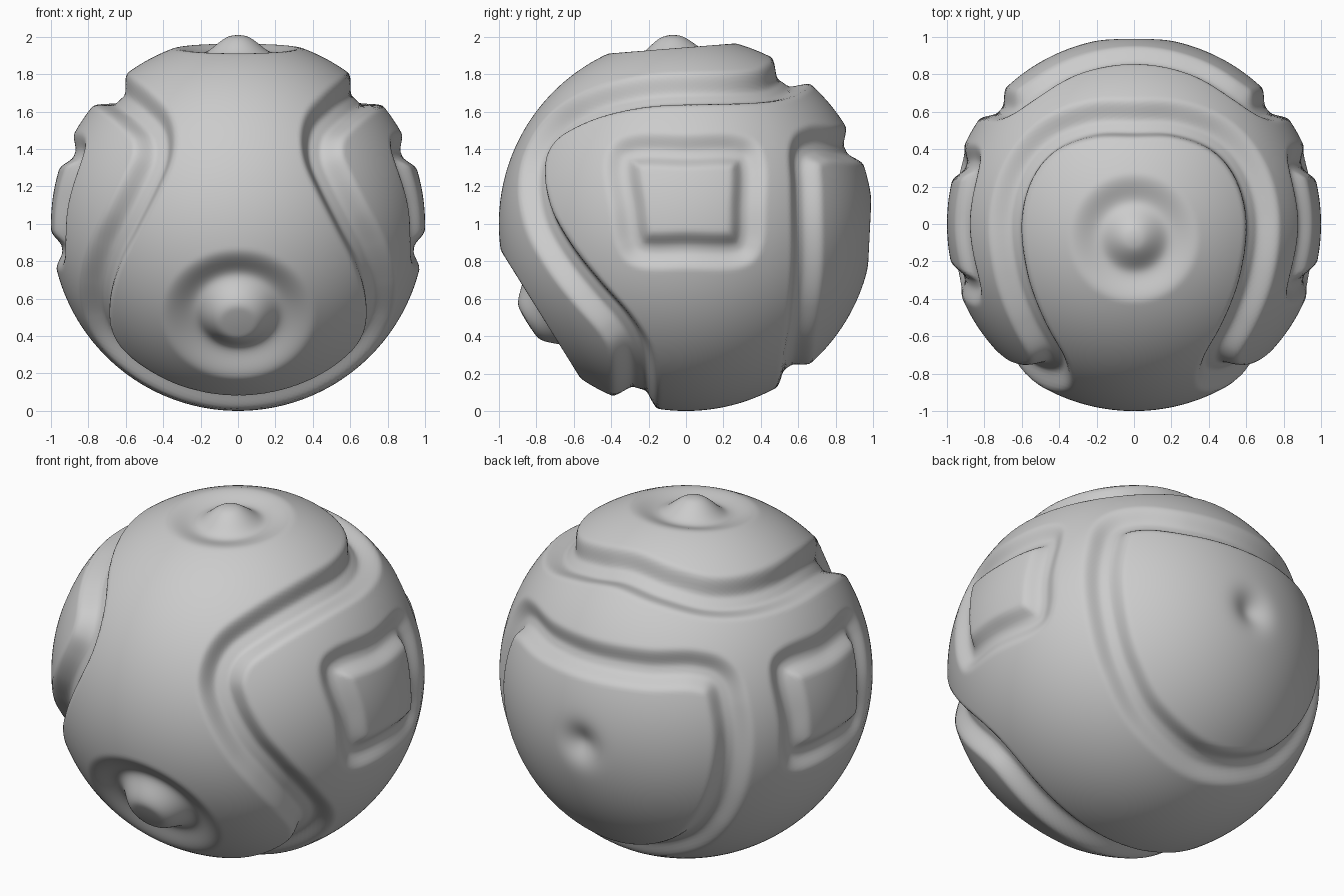
import bpy, bmesh
from math import exp, sqrt
from mathutils import Vector
from mathutils.kdtree import KDTree

if "Cube" in bpy.data.objects:
    bpy.data.objects.remove(bpy.data.objects["Cube"])


def smooth(a, b, x):
    t = min(1, max(0, (x - a) / (b - a)))
    return t * t * (3 - 2 * t)


def loop_tree(points, steps=40):
    """Closed smooth curve through the points, projected on the unit sphere."""
    pts = [Vector(p).normalized() for p in points]
    n = len(pts)
    tree = KDTree(n * steps)
    for i in range(n):
        a, b, c, d = (pts[(i + k) % n] for k in (-1, 0, 1, 2))
        for s in range(steps):
            t = s / steps
            p = 0.5 * (2 * b + (c - a) * t + (2 * a - 5 * b + 4 * c - d) * t * t
                       + (3 * b - a - 3 * c + d) * t ** 3)
            tree.insert(p.normalized(), i * steps + s)
    tree.balance()
    return tree


def mirrored(half):
    """Half loop whose ends lie on x = 0, completed on the other side."""
    return half + [(-x, y, z) for x, y, z in reversed(half[1:-1])]


# Groove around the front and top panel
front = loop_tree(mirrored([
    (0, .53, .77), (.22, .52, .74), (.43, .44, .70), (.56, .28, .67),
    (.635, .05, .67), (.61, -.25, .65), (.52, -.5, .58), (.43, -.66, .48),
    (.42, -.75, .35), (.48, -.77, .2), (.57, -.73, .02), (.66, -.64, -.15),
    (.73, -.5, -.35), (.73, -.36, -.53), (.63, -.28, -.67),
    (.38, -.26, -.83), (0, -.26, -.91)]))

# Groove around the back panel
back = loop_tree(mirrored([
    (0, .86, .40), (.3, .80, .40), (.53, .68, .41), (.65, .62, .36),
    (.71, .62, .2), (.74, .63, 0), (.70, .63, -.25), (.60, .62, -.48),
    (.38, .58, -.68), (0, .56, -.79)]))

# Rounded-square groove around each side pad
side_yz = [(-.28, .39), (0, .39), (.27, .39), (.33, .33), (.33, .1), (.32, -.08),
           (.26, -.14), (0, -.14), (-.22, -.14), (-.28, -.08), (-.31, .1), (-.34, .33)]
side = loop_tree([(sqrt(1 - y * y - z * z), y, z) for y, z in side_yz])

top_dir = Vector((0, -.08, 1)).normalized()
nose_dir = Vector((0, -.85, -.53)).normalized()
dimple_dir = Vector((0, 1, -.05)).normalized()


def groove(tree, p, depth, floor, edge):
    return depth * (1 - smooth(floor, edge, tree.find(p)[2]))


def ring(p, centre, depth, radius, width):
    d = (p - centre).length
    return depth * (1 - smooth(0.0, width, abs(d - radius)))


def radius(p):
    q = Vector((abs(p.x), p.y, p.z))
    cut = max(groove(front, q, .085, .03, .135),
              groove(back, q, .06, .015, .12),
              groove(side, q, .05, .01, .11))
    cut = max(cut, ring(p, top_dir, .065, .20, .16))
    cut = max(cut, ring(p, nose_dir, .085, .255, .17))
    cut += .055 * exp(-((p - dimple_dir).length / .1) ** 2)
    lift = .012 * exp(-((p - top_dir).length / .06) ** 2)
    return 1 - cut + lift


# Carved ball body
bm = bmesh.new()
bmesh.ops.create_icosphere(bm, subdivisions=7, radius=1)
for v in bm.verts:
    p = v.co.normalized()
    v.co = p * radius(p) + Vector((0, 0, 1))
low = min(v.co.z for v in bm.verts)
for v in bm.verts:
    v.co.z -= low
for f in bm.faces:
    f.smooth = True
mesh = bpy.data.meshes.new("carved_ball")
bm.to_mesh(mesh)
bm.free()
ball = bpy.data.objects.new("carved_ball", mesh)
bpy.context.collection.objects.link(ball)
